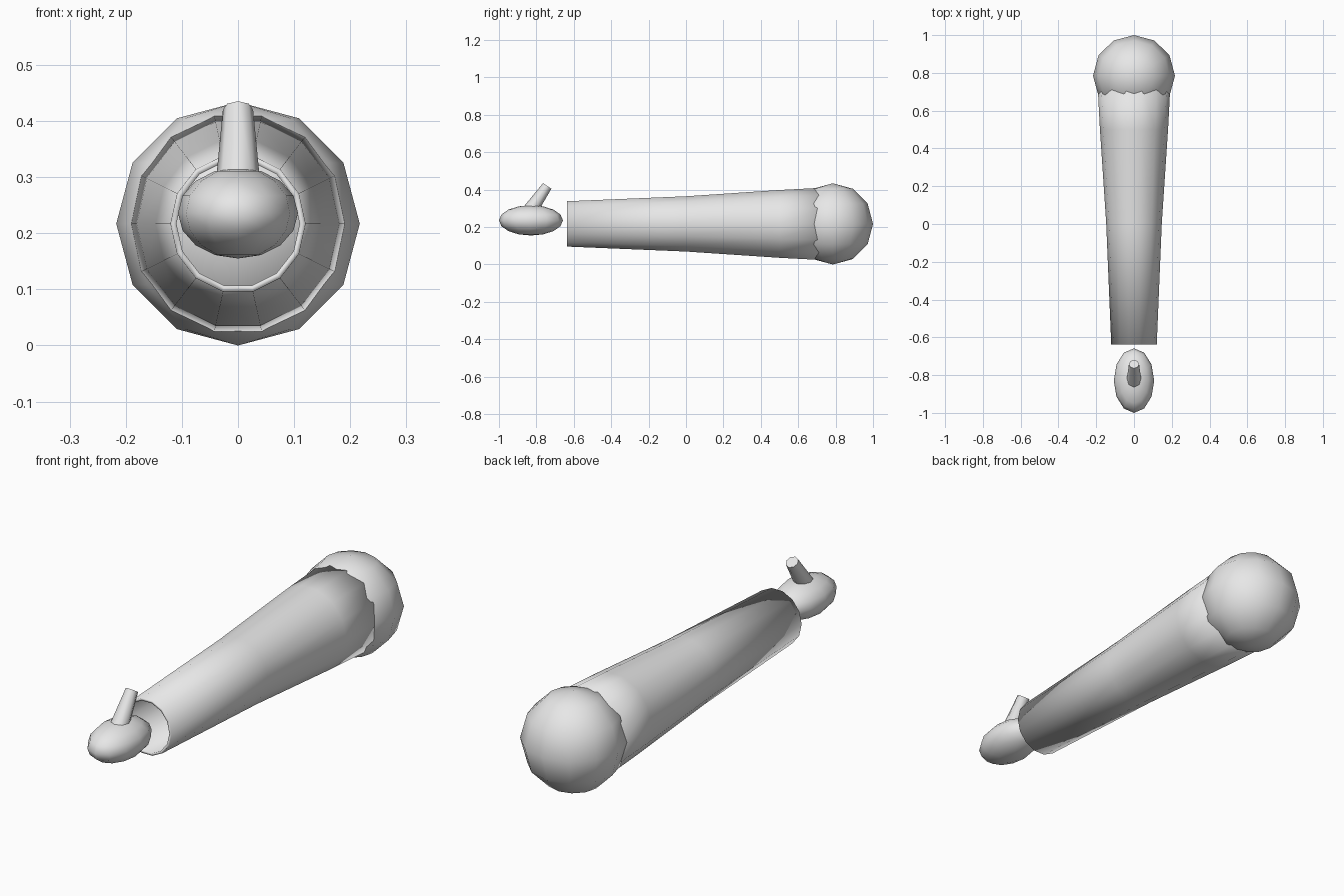
import bpy
import bmesh
from math import pi, cos, sin, radians
from mathutils import Vector

if "Cube" in bpy.data.objects:
    bpy.data.objects.remove(bpy.data.objects["Cube"], do_unlink=True)

# One plain grey for every part
grey = bpy.data.materials.new("plain_grey")
grey.use_nodes = True
grey.diffuse_color = (0.8, 0.8, 0.8, 1)
grey.node_tree.nodes["Principled BSDF"].inputs["Base Color"].default_value = (0.8, 0.8, 0.8, 1)
grey.use_backface_culling = True


def finish(name):
    """Name the active part, colour it and shade it smooth."""
    obj = bpy.context.object
    obj.name = name
    obj.data.materials.append(grey)
    bpy.ops.object.transform_apply(location=False, rotation=True, scale=True)
    bpy.ops.object.shade_smooth_by_angle(angle=radians(60))
    return obj


def ball(name, centre, scale, segments, rings):
    bpy.ops.mesh.primitive_uv_sphere_add(segments=segments, ring_count=rings,
                                         radius=1, location=centre)
    bpy.context.object.scale = scale
    return finish(name)


# Shoulder ball and mitten-like hand
ball("shoulder", (0, 0.785, 0.217), (0.217, 0.215, 0.217), 12, 6)
ball("hand", (0, -0.829, 0.236), (0.107, 0.171, 0.081), 12, 8)

# Thumb: tapered peg leaning back out of the hand
base, tip = Vector((0, -0.85, 0.265)), Vector((0, -0.742, 0.42))
bpy.ops.mesh.primitive_cone_add(vertices=8, radius1=0.042, radius2=0.027,
                                depth=(tip - base).length, location=(base + tip) / 2)
bpy.context.object.rotation_euler = (tip - base).to_track_quat('Z', 'Y').to_euler()
finish("thumb")

# Sleeve: thin-walled open tube, its faces turned towards the wall's core
SIDES, WALL = 14, 0.011
outer = [(-0.637, 0.123), (0, 0.15), (0.5, 0.184), (0.725, 0.196)]
section = outer + [(y, r - WALL) for y, r in reversed(outer)]
bm = bmesh.new()
rings = []
for y, r in section:
    rings.append([bm.verts.new((r * 0.98 * cos(2 * pi * i / SIDES), y,
                                0.217 + r * 1.01 * sin(2 * pi * i / SIDES)))
                  for i in range(SIDES)])
for a, b in zip(rings, rings[1:] + rings[:1]):
    for i in range(SIDES):
        j = (i + 1) % SIDES
        bm.faces.new((a[i], a[j], b[j], b[i]))
bmesh.ops.recalc_face_normals(bm, faces=bm.faces)
bmesh.ops.reverse_faces(bm, faces=bm.faces)
for face in bm.faces:
    face.smooth = True
mesh = bpy.data.meshes.new("sleeve")
bm.to_mesh(mesh)
bm.free()
mesh.materials.append(grey)
bpy.context.collection.objects.link(bpy.data.objects.new("sleeve", mesh))
